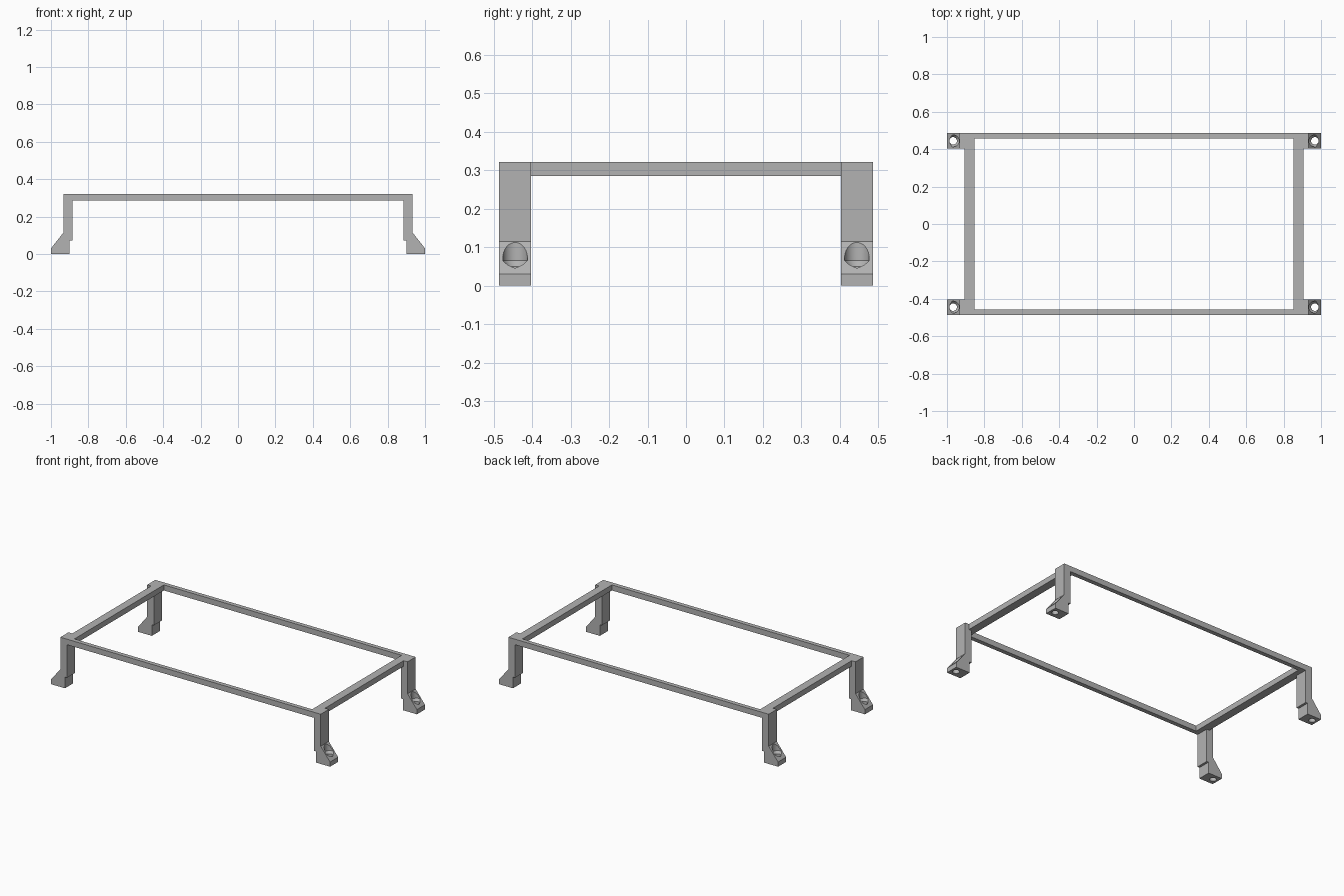
import bpy, bmesh, math
from mathutils import Matrix, Vector

cube = bpy.data.objects.get("Cube")
if cube:
    bpy.data.objects.remove(cube, do_unlink=True)

# Single grey material
grey = bpy.data.materials.new("plain_grey")
grey.use_nodes = True
COLOUR = (0.45, 0.45, 0.45, 1)
grey.diffuse_color = COLOUR
grey.node_tree.nodes["Principled BSDF"].inputs["Base Color"].default_value = COLOUR

# Shared dimensions
LEG_IN, LEG_OUT = 0.885, 0.933
Y_IN, Y_RAIL, Y_OUT = 0.403, 0.458, 0.486
Z_RAIL, Z_TOP = 0.286, 0.322


def add_object(name, mesh):
    obj = bpy.data.objects.new(name, mesh)
    bpy.context.collection.objects.link(obj)
    if not mesh.materials:
        mesh.materials.append(grey)
    return obj


def prism(name, outline, offset):
    """Extrude a flat outline of 3D points along an offset."""
    bm = bmesh.new()
    face = bm.faces.new([bm.verts.new(p) for p in outline])
    ext = bmesh.ops.extrude_face_region(bm, geom=[face], use_keep_orig=True)
    moved = [g for g in ext["geom"] if isinstance(g, bmesh.types.BMVert)]
    bmesh.ops.translate(bm, verts=moved, vec=Vector(offset))
    bmesh.ops.recalc_face_normals(bm, faces=bm.faces)
    mesh = bpy.data.meshes.new(name)
    bm.to_mesh(mesh)
    bm.free()
    return add_object(name, mesh)


def lathe(name, profile, centre, sides=48):
    """Stack rings of (radius, z) into a closed round solid."""
    bm = bmesh.new()
    rings = []
    for r, z in profile:
        angles = [2 * math.pi * i / sides for i in range(sides)]
        rings.append([bm.verts.new((centre[0] + r * math.cos(a),
                                    centre[1] + r * math.sin(a), z)) for a in angles])
    for low, high in zip(rings, rings[1:]):
        for i in range(sides):
            j = (i + 1) % sides
            bm.faces.new((low[i], low[j], high[j], high[i]))
    bm.faces.new(rings[0])
    bm.faces.new(rings[-1])
    bmesh.ops.recalc_face_normals(bm, faces=bm.faces)
    mesh = bpy.data.meshes.new(name)
    bm.to_mesh(mesh)
    bm.free()
    return add_object(name, mesh)


# Leg with a sloped foot and an inner step
leg_side = [(0.9, 0), (1, 0), (1, 0.03), (LEG_OUT, 0.115), (LEG_OUT, Z_TOP),
            (LEG_IN, Z_TOP), (LEG_IN, 0.072), (0.9, 0.072)]
leg = prism("back_left_leg", [(x, Y_IN, z) for x, z in leg_side], (0, Y_OUT - Y_IN, 0))

# Countersunk screw hole through the foot
cutter = lathe("screw_hole_cutter",
               [(0.02, -0.05), (0.02, 0.05), (0.032, 0.065), (0.032, 0.2)],
               (0.967, (Y_IN + Y_OUT) / 2))
cutter.hide_render = True
cut = leg.modifiers.new("screw_hole", "BOOLEAN")
cut.operation = "DIFFERENCE"
cut.solver = "EXACT"
cut.object = cutter
graph = bpy.context.evaluated_depsgraph_get()
leg_mesh = bpy.data.meshes.new_from_object(leg.evaluated_get(graph))
leg.modifiers.clear()
leg.data = leg_mesh
bpy.data.objects.remove(cutter, do_unlink=True)

# Mirror the leg to the other corners
legs = [leg]
for name, sx, sy in (("back_right_leg", -1, 1), ("front_left_leg", 1, -1),
                     ("front_right_leg", -1, -1)):
    mesh = leg_mesh.copy()
    mesh.transform(Matrix.Diagonal((sx, sy, 1, 1)))
    if sx * sy < 0:
        mesh.flip_normals()
    legs.append(add_object(name, mesh))

# Long rails between the legs
for name, s in (("front_rail", -1), ("back_rail", 1)):
    corners = [(-LEG_IN, Y_RAIL), (LEG_IN, Y_RAIL), (LEG_IN, Y_OUT), (-LEG_IN, Y_OUT)]
    prism(name, [(x, s * y, Z_RAIL) for x, y in corners], (0, 0, Z_TOP - Z_RAIL))

# End rails, notched around the legs
half = [(0.852, Y_RAIL), (LEG_IN, Y_RAIL), (LEG_IN, Y_IN), (0.905, Y_IN)]
outline = half + [(x, -y) for x, y in reversed(half)]
for name, s in (("right_rail", -1), ("left_rail", 1)):
    prism(name, [(s * x, y, Z_RAIL) for x, y in outline], (0, 0, Z_TOP - Z_RAIL))

# Smooth the round hole walls, keep the hard edges
bpy.ops.object.select_all(action="DESELECT")
for obj in legs:
    obj.select_set(True)
bpy.context.view_layer.objects.active = leg
bpy.ops.object.shade_smooth_by_angle(angle=math.radians(25))
